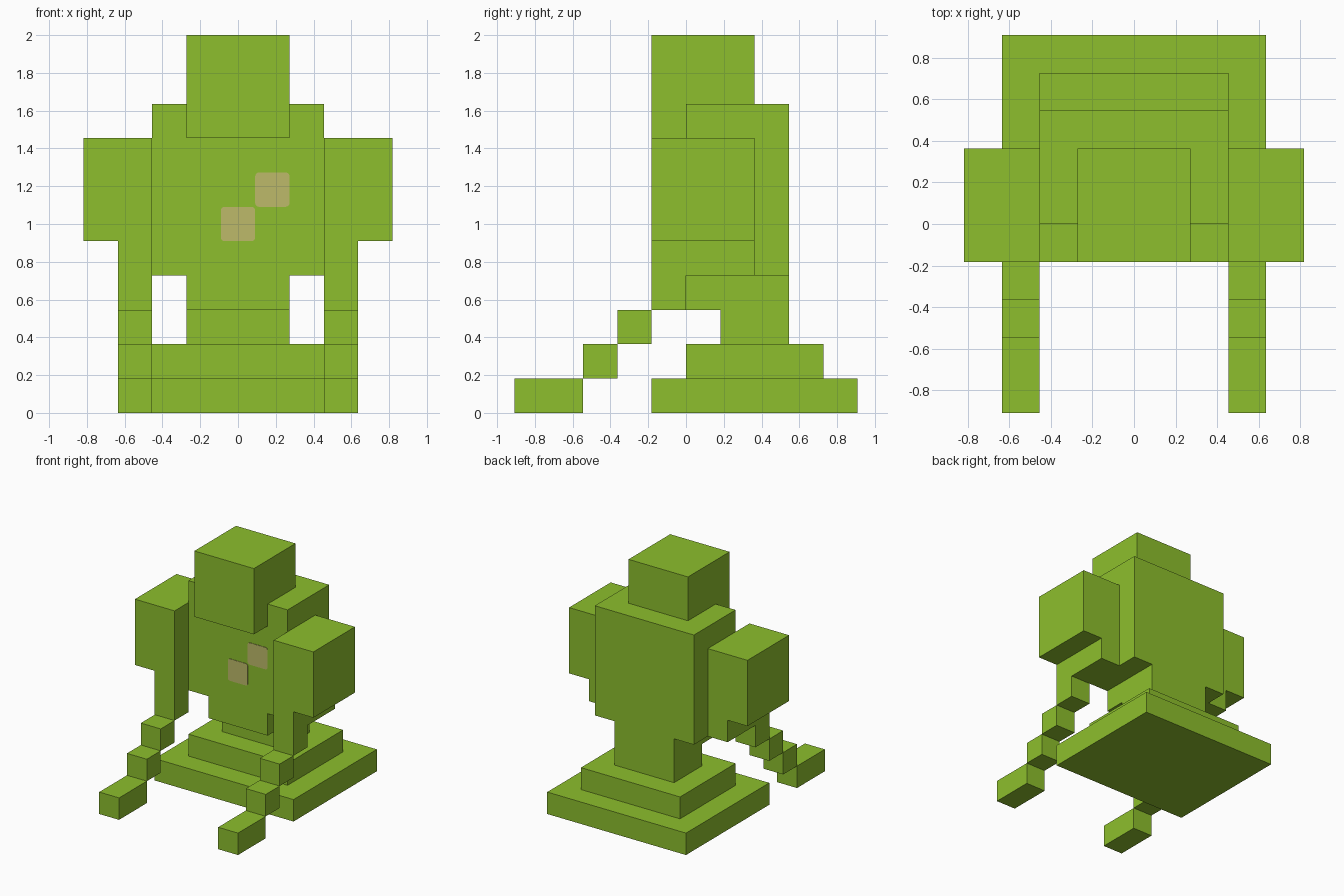
import bpy, bmesh

if "Cube" in bpy.data.objects:
    bpy.data.objects.remove(bpy.data.objects["Cube"], do_unlink=True)

U = 2 / 11  # one block


def material(name, rgb):
    m = bpy.data.materials.new(name)
    m.use_nodes = True
    m.diffuse_color = (*rgb, 1)
    m.node_tree.nodes["Principled BSDF"].inputs["Base Color"].default_value = (*rgb, 1)
    return m


GREEN = material("leaf green", (0.266, 0.521, 0.026))
TAN = material("tan", (0.509, 0.491, 0.144))


def box(name, x, y, z, mat=GREEN, corner=0):
    """Box from (min, max) block ranges; corner rounds the edges along y."""
    bm = bmesh.new()
    bmesh.ops.create_cube(bm, size=1)
    for v in bm.verts:
        v.co = [U * (r[0] if c < 0 else r[1]) for c, r in zip(v.co, (x, y, z))]
    if corner:
        edges = [e for e in bm.edges
                 if abs(e.verts[0].co.x - e.verts[1].co.x) < 1e-5
                 and abs(e.verts[0].co.z - e.verts[1].co.z) < 1e-5]
        bmesh.ops.bevel(bm, geom=edges, offset=corner, segments=4, profile=0.5,
                        affect='EDGES')
    bmesh.ops.recalc_face_normals(bm, faces=bm.faces[:])
    me = bpy.data.meshes.new(name)
    bm.to_mesh(me)
    bm.free()
    me.materials.append(mat)
    ob = bpy.data.objects.new(name, me)
    bpy.context.collection.objects.link(ob)
    return ob


# Stepped base, body and head
box("base_lower", (-3.5, 3.5), (-1, 5), (0, 1))
box("base_upper", (-2.5, 2.5), (0, 4), (1, 2))
box("waist", (-1.5, 1.5), (1, 3), (2, 3))
box("belly", (-1.5, 1.5), (0, 3), (3, 4))
box("torso", (-2.5, 2.5), (0, 3), (4, 9))
box("head", (-1.5, 1.5), (-1, 2), (8, 11))

# Chest patches, thin rounded plates
for i, (x, z) in enumerate([(-0.5, 5), (0.5, 6)]):
    box(f"chest_patch_{i + 1}", (x, x + 1), (-0.02, 0), (z, z + 1), TAN, corner=0.02)

# Arms stepping down and forward to the ground: name, x, y, z ranges
ARM = [
    ("shoulder", (2.5, 4.5), (-1, 2), (5, 8)),
    ("upper_arm", (2.5, 3.5), (-1, 2), (4, 5)),
    ("forearm", (2.5, 3.5), (-1, 0), (3, 4)),
    ("wrist_upper", (2.5, 3.5), (-2, -1), (2, 3)),
    ("wrist_lower", (2.5, 3.5), (-3, -2), (1, 2)),
    ("hand", (2.5, 3.5), (-5, -3), (0, 1)),
]
for side, s in (("left", 1), ("right", -1)):
    for name, x, y, z in ARM:
        box(f"{side}_{name}", sorted(s * v for v in x), y, z)
